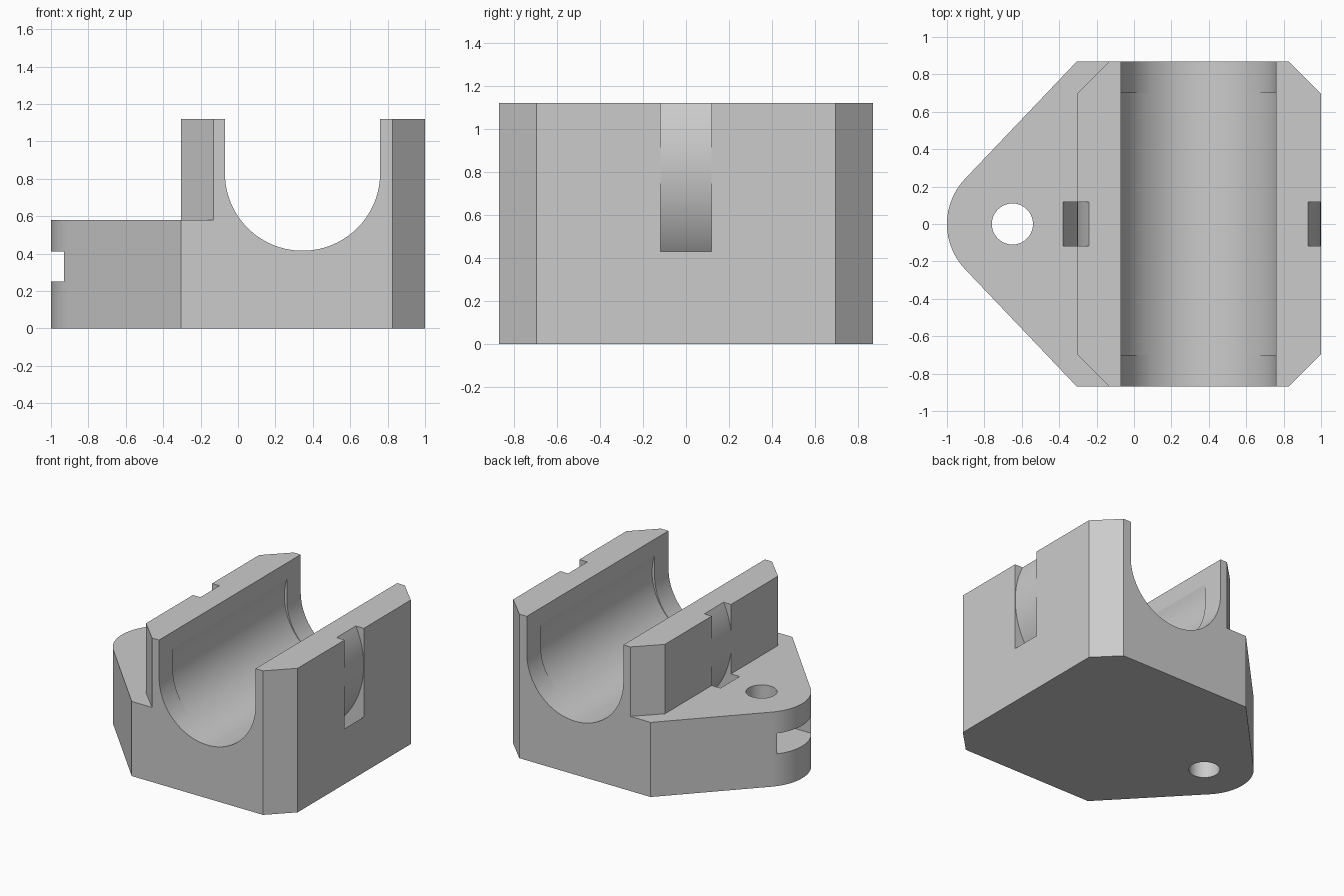
import bpy, bmesh
from math import sin, cos, pi, radians
from mathutils import Vector, Matrix

cube = bpy.data.objects.get("Cube")
if cube:
    bpy.data.objects.remove(cube, do_unlink=True)

grey = bpy.data.materials.new("plain grey")
grey.use_nodes = True
grey.diffuse_color = (0.6, 0.6, 0.6, 1)
grey.node_tree.nodes["Principled BSDF"].inputs["Base Color"].default_value = (0.6, 0.6, 0.6, 1)


def arc(cx, cy, r, start, end, steps):
    """Points on an arc, angles in degrees."""
    angles = [radians(start + (end - start) * i / steps) for i in range(steps + 1)]
    return [(cx + r * cos(a), cy + r * sin(a)) for a in angles]


def prism(name, outline, low, high, along_y=False):
    """Extrude an outline from low to high, along z or along y."""
    bm = bmesh.new()
    place = (lambda p: (p[0], low, p[1])) if along_y else (lambda p: (p[0], p[1], low))
    face = bm.faces.new([bm.verts.new(place(p)) for p in outline])
    top = bmesh.ops.extrude_face_region(bm, geom=[face])["geom"]
    shift = Vector((0, high - low, 0) if along_y else (0, 0, high - low))
    bmesh.ops.translate(bm, vec=shift, verts=[v for v in top if isinstance(v, bmesh.types.BMVert)])
    bmesh.ops.recalc_face_normals(bm, faces=bm.faces)
    mesh = bpy.data.meshes.new(name)
    bm.to_mesh(mesh)
    bm.free()
    mesh.materials.append(grey)
    obj = bpy.data.objects.new(name, mesh)
    bpy.context.collection.objects.link(obj)
    return obj


def combine(target, tool, operation="DIFFERENCE"):
    """Apply a boolean and throw the tool away."""
    mod = target.modifiers.new("boolean", "BOOLEAN")
    mod.operation, mod.solver, mod.object = operation, "EXACT", tool
    bpy.context.view_layer.objects.active = target
    bpy.ops.object.modifier_apply(modifier=mod.name)
    bpy.data.objects.remove(tool, do_unlink=True)


# Main dimensions
HALF, CHAMFER, WALL = 0.87, 0.175, -0.305
EDGE = HALF - CHAMFER
BX, BZ, BR = 0.345, 0.83, 0.415      # bearing axis and radius
HX, NOSE = -0.65, 0.35               # screw hole and rounded nose

# Base plate with a rounded nose
right_end = [(1 - CHAMFER, -HALF), (1, -EDGE), (1, EDGE), (1 - CHAMFER, HALF)]
nose = arc(HX, 0, NOSE, 136.4, 223.6, 24)
holder = prism("bearing_holder", right_end + [(WALL, HALF)] + nose + [(WALL, -HALF)], 0, 0.58)

# Tall block with four chamfered corners
left_end = [(WALL + CHAMFER, HALF), (WALL, EDGE), (WALL, -EDGE), (WALL + CHAMFER, -HALF)]
combine(holder, prism("upper_block", right_end + left_end, 0.3, 1.12), "UNION")

# U-shaped bearing channel
channel = arc(BX, BZ, BR, 180, 360, 48) + [(BX + BR, 1.5), (BX - BR, 1.5)]
combine(holder, prism("channel_cutter", channel, -1, 1, True))

# Slightly wider bearing seat between the end lips
seat = arc(BX, 0.857, 0.437, 0, 360, 80)[:-1]
combine(holder, prism("seat_cutter", seat, -0.7, 0.7, True))

# Ring tunnel for a strap
strap = prism("strap_cutter", arc(BX, BZ, 0.767, 0, 360, 80)[:-1], -0.118, 0.118, True)
combine(strap, prism("strap_core", arc(BX, BZ, 0.654, 0, 360, 80)[:-1], -0.3, 0.3, True))
combine(holder, strap)

# Nut slot with a pointed end, open at the nose
slot = [(-1.2, -0.21), (HX + 0.12, -0.21), (HX + 0.24, 0), (HX + 0.12, 0.21), (-1.2, 0.21)]
combine(holder, prism("nut_slot_cutter", slot, 0.25, 0.41))

# Screw hole
combine(holder, prism("hole_cutter", arc(HX, 0, 0.11, 0, 360, 40)[:-1], -0.2, 0.8))

# Shading
bpy.ops.object.select_all(action="DESELECT")
holder.select_set(True)
bpy.context.view_layer.objects.active = holder
bpy.ops.object.shade_smooth_by_angle(angle=radians(25))
weighted = holder.modifiers.new("even_normals", "WEIGHTED_NORMAL")
weighted.keep_sharp = True
